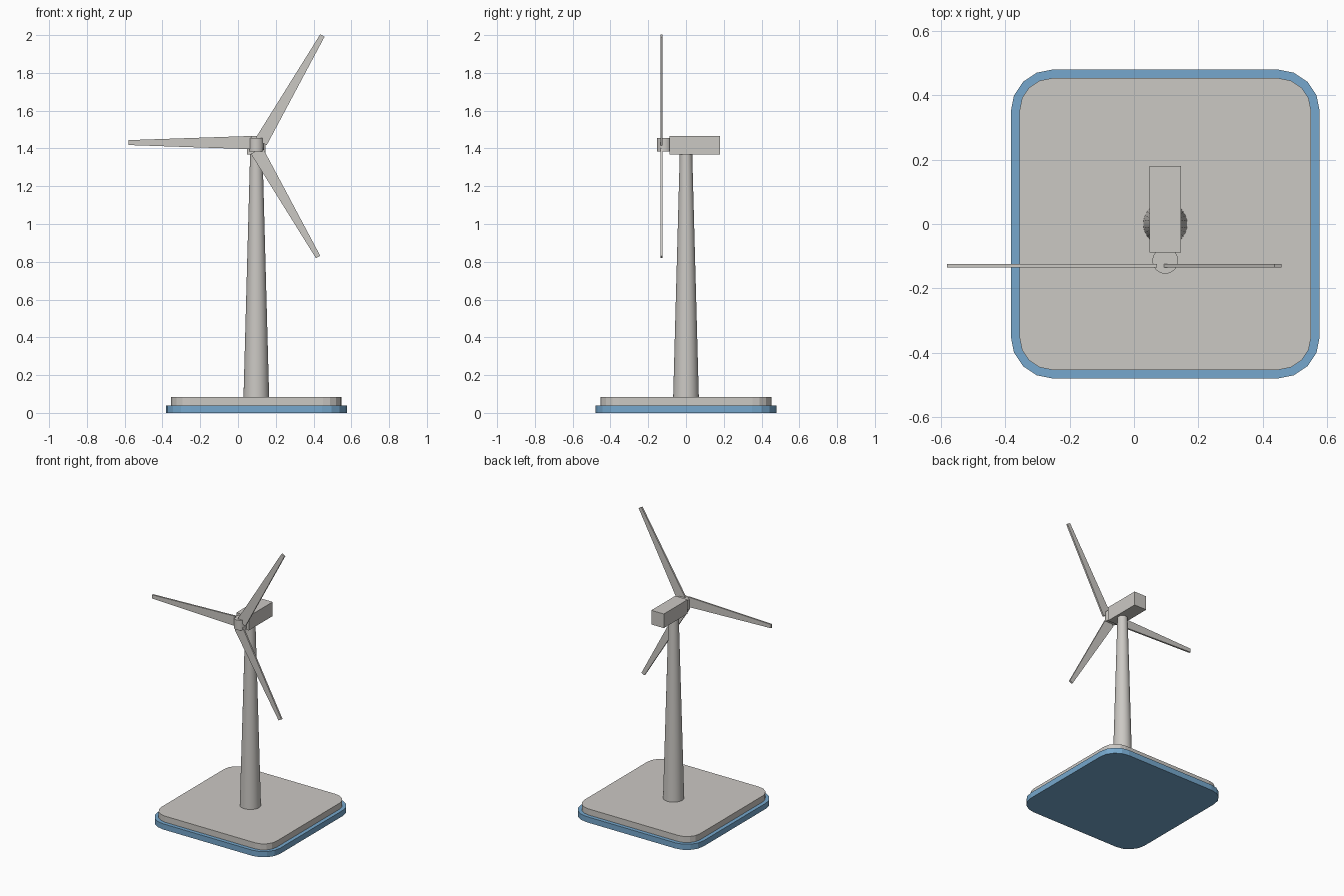
import bpy, bmesh, math
from mathutils import Matrix, Vector

if "Cube" in bpy.data.objects:
    bpy.data.objects.remove(bpy.data.objects["Cube"])

CX = 0.097  # the tower axis sits off centre because one blade sticks out


def material(name, rgb):
    m = bpy.data.materials.new(name)
    m.diffuse_color = (*rgb, 1)
    m.use_nodes = True
    m.node_tree.nodes["Principled BSDF"].inputs["Base Color"].default_value = m.diffuse_color
    return m


GREY = material("warm grey", (0.60, 0.58, 0.55))
BLUE = material("blue", (0.18, 0.39, 0.61))


def finish(name, bm, mat, smooth=False):
    bmesh.ops.recalc_face_normals(bm, faces=bm.faces)
    me = bpy.data.meshes.new(name)
    bm.to_mesh(me)
    bm.free()
    me.materials.append(mat)
    ob = bpy.data.objects.new(name, me)
    bpy.context.collection.objects.link(ob)
    if smooth:
        bpy.ops.object.select_all(action='DESELECT')
        ob.select_set(True)
        bpy.context.view_layer.objects.active = ob
        bpy.ops.object.shade_smooth_by_angle(angle=math.radians(30))
    return ob


def prism(name, outline, offset, mat):
    """Extrude a closed outline along an offset."""
    bm = bmesh.new()
    face = bm.faces.new([bm.verts.new(p) for p in outline])
    new = bmesh.ops.extrude_face_region(bm, geom=[face])["geom"]
    # keep the starting face as the closing cap
    bmesh.ops.translate(bm, vec=offset,
                        verts=[g for g in new if isinstance(g, bmesh.types.BMVert)])
    if not face.is_valid:
        bm.faces.new([v for v in bm.verts][:len(outline)])
    return finish(name, bm, mat)


def rounded_slab(name, half, radius, z0, z1, mat, segments=4):
    pts = []
    for k in range(4):
        a0 = k * math.pi / 2
        sx, sy = ((1, 1), (-1, 1), (-1, -1), (1, -1))[k]
        for i in range(segments + 1):
            a = a0 + i / segments * math.pi / 2
            pts.append((CX + sx * (half - radius) + radius * math.cos(a),
                        sy * (half - radius) + radius * math.sin(a), z0))
    return prism(name, pts, (0, 0, z1 - z0), mat)


def cone(name, r1, r2, z0, z1, y, sides):
    bm = bmesh.new()
    bmesh.ops.create_cone(bm, cap_ends=True, segments=sides, radius1=r1, radius2=r2,
                          depth=z1 - z0,
                          matrix=Matrix.Translation((CX, y, (z0 + z1) / 2)))
    return finish(name, bm, GREY, smooth=True)


# Stepped base
rounded_slab("base_rim", 0.479, 0.13, 0, 0.04, BLUE)
rounded_slab("base_plate", 0.452, 0.10, 0.04, 0.083, GREY)

# Tapered tower
cone("tower", 0.068, 0.033, 0.08, 1.37, 0, 32)

# Box nacelle
prism("nacelle", [(CX + sx * 0.049, y, 1.367) for sx, y in
                  ((-1, -0.088), (1, -0.088), (1, 0.18), (-1, 0.18))],
      (0, 0, 0.1), GREY)

# Upright hub drum
cone("hub", 0.04, 0.04, 1.383, 1.454, -0.114, 24)

# Three tapered blades, each offset slightly from its radial line
hub_z = 1.418
for n in range(3):
    a = math.radians(60 + 120 * n)
    along = Vector((math.cos(a), 0, math.sin(a)))
    side = Vector((math.sin(a), 0, -math.cos(a)))
    centre = Vector((CX, -0.1355, hub_z))
    outline = [centre + along * r + side * (0.013 + w) for r, w in
               ((0.026, -0.035), (0.677, -0.013), (0.677, 0.013), (0.026, 0.035))]
    prism("blade_%d" % (n + 1), outline, (0, 0.012, 0), GREY)
